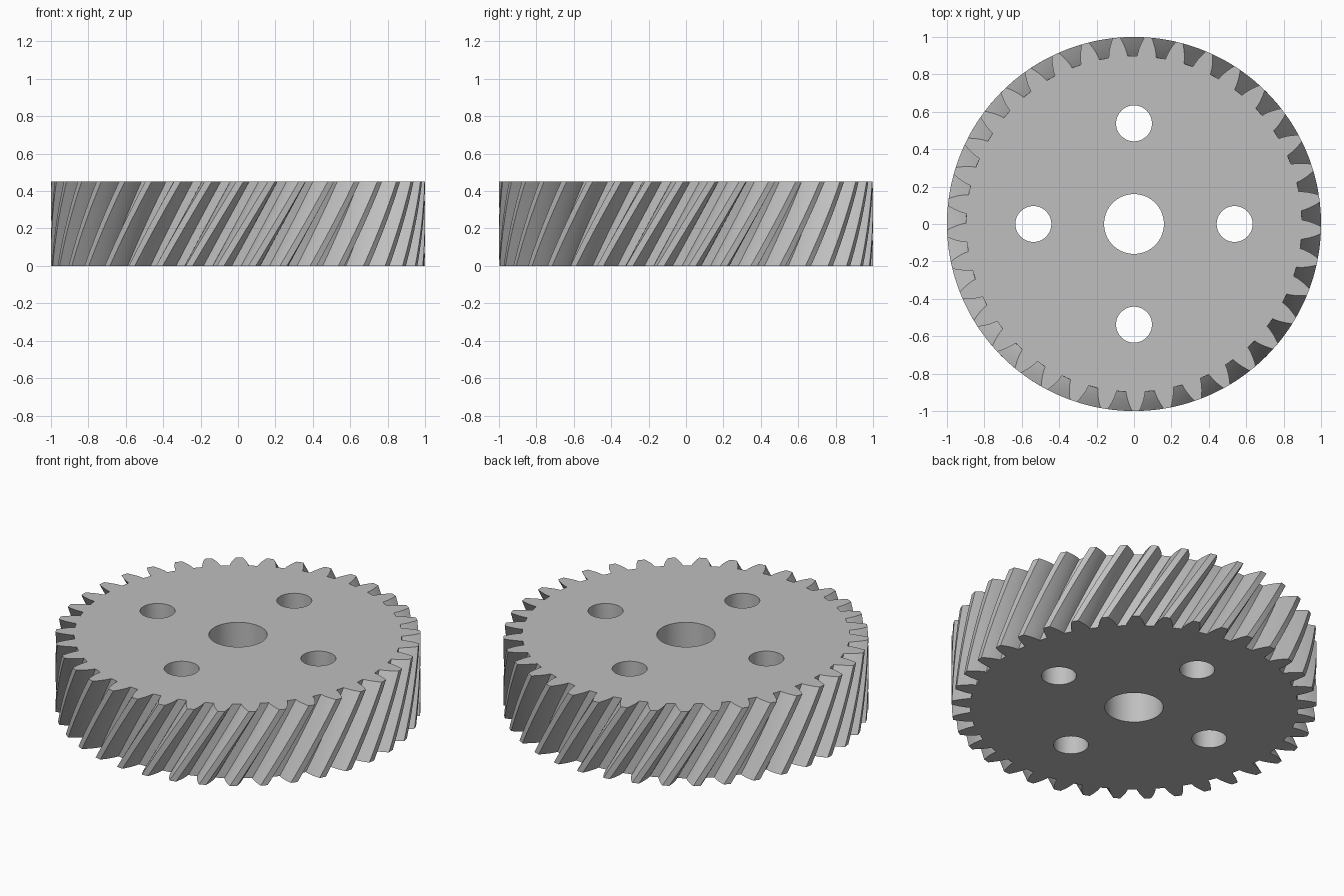
import bpy, bmesh, math

if "Cube" in bpy.data.objects:
    bpy.data.objects.remove(bpy.data.objects["Cube"])

TEETH = 37
HEIGHT = 0.45
R_TIP, R_ROOT = 1.0, 0.898
R_PITCH = TEETH / (TEETH + 2)
R_BASE = R_PITCH * math.cos(math.radians(20))
TWIST = HEIGHT * math.tan(math.radians(30)) / R_PITCH
LAYERS = 12


def involute(r):
    a = math.acos(min(1.0, R_BASE / r))
    return math.tan(a) - a


def half_angle(r):
    """Half the angle a tooth covers at radius r."""
    return math.pi / (2 * TEETH) + involute(R_PITCH) - involute(r)


def gear_outline():
    """Tooth outline as (radius, angle) pairs."""
    steps = 5
    radii = [R_ROOT + (R_TIP - R_ROOT) * i / steps for i in range(steps + 1)]
    flank = [(r, -half_angle(r)) for r in radii]
    tooth = flank + [(R_TIP, 0.0)] + [(r, -a) for r, a in reversed(flank)]
    return [(r, a + 2 * math.pi * t / TEETH) for t in range(TEETH) for r, a in tooth]


def wall(bm, rings):
    """Joins stacked rings of points with quads; returns bottom and top edges."""
    rows = [[bm.verts.new(p) for p in ring] for ring in rings]
    n = len(rows[0])
    for low, high in zip(rows, rows[1:]):
        for i in range(n):
            j = (i + 1) % n
            bm.faces.new((low[i], low[j], high[j], high[i]))
    return [[bm.edges.get((row[i], row[(i + 1) % n])) for i in range(n)]
            for row in (rows[0], rows[-1])]


def hole(cx, cy, r, n=64):
    ring = [(cx + r * math.cos(2 * math.pi * i / n),
             cy + r * math.sin(2 * math.pi * i / n)) for i in range(n)]
    return [[(x, y, z) for x, y in ring] for z in (0, HEIGHT)]


bm = bmesh.new()
bottom, top = [], []

# helical teeth
outline = gear_outline()
layers = []
for k in range(LAYERS + 1):
    turn = TWIST * (k / LAYERS - 0.5)
    layers.append([(r * math.cos(a + turn), r * math.sin(a + turn), HEIGHT * k / LAYERS)
                   for r, a in outline])
parts = [layers]

# shaft bore and four lightening holes
parts.append(hole(0, 0, 0.16))
for q in range(4):
    a = q * math.pi / 2
    parts.append(hole(0.538 * math.cos(a), 0.538 * math.sin(a), 0.096))

for rings in parts:
    low, high = wall(bm, rings)
    bottom += low
    top += high

# flat end faces with the holes left open
bmesh.ops.triangle_fill(bm, use_beauty=True, edges=bottom, normal=(0, 0, -1))
bmesh.ops.triangle_fill(bm, use_beauty=True, edges=top, normal=(0, 0, 1))
bmesh.ops.recalc_face_normals(bm, faces=bm.faces[:])

mesh = bpy.data.meshes.new("helical_gear")
bm.to_mesh(mesh)
bm.free()
gear = bpy.data.objects.new("helical_gear", mesh)
bpy.context.collection.objects.link(gear)

steel = bpy.data.materials.new("grey_steel")
steel.diffuse_color = (0.52, 0.52, 0.52, 1)
steel.use_nodes = True
steel.node_tree.nodes["Principled BSDF"].inputs["Base Color"].default_value = steel.diffuse_color
mesh.materials.append(steel)

bpy.context.view_layer.objects.active = gear
gear.select_set(True)
bpy.ops.object.shade_smooth_by_angle(angle=math.radians(25))
